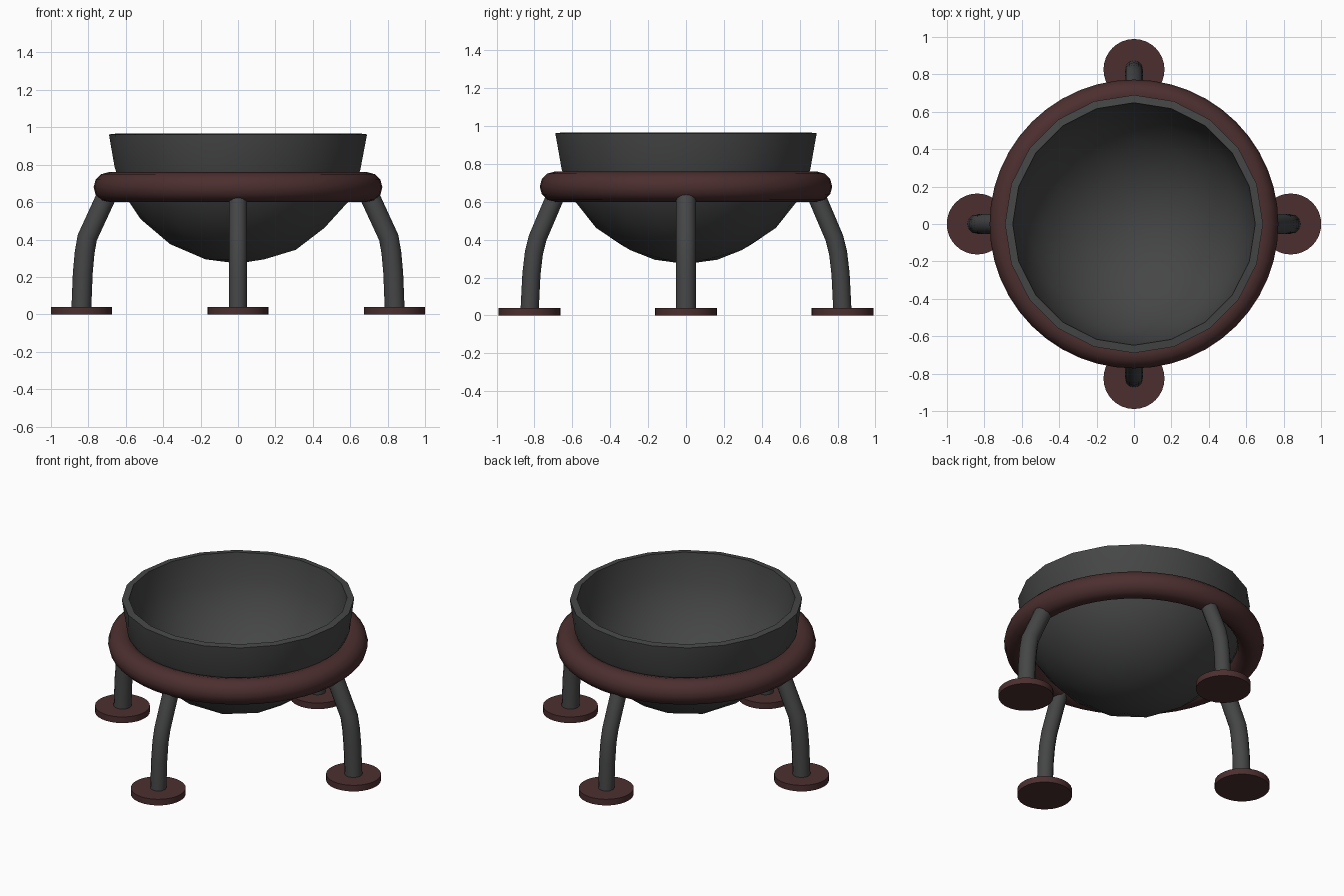
import bpy, bmesh
from math import radians
from mathutils import Matrix, Vector

cube = bpy.data.objects.get("Cube")
if cube:
    bpy.data.objects.remove(cube, do_unlink=True)


def material(name, rgb):
    m = bpy.data.materials.new(name)
    m.use_nodes = True
    m.diffuse_color = (*rgb, 1)
    bsdf = next(n for n in m.node_tree.nodes if n.type == 'BSDF_PRINCIPLED')
    bsdf.inputs["Base Color"].default_value = (*rgb, 1)
    return m


IRON = material("dark iron grey", (0.06, 0.061, 0.061))
MAROON = material("dark maroon", (0.073, 0.028, 0.028))


def finish(obj, mat, angle=35):
    obj.data.materials.clear()
    obj.data.materials.append(mat)
    bpy.ops.object.select_all(action='DESELECT')
    bpy.context.view_layer.objects.active = obj
    obj.select_set(True)
    bpy.ops.object.shade_smooth_by_angle(angle=radians(angle))
    return obj


def from_bmesh(name, bm):
    mesh = bpy.data.meshes.new(name)
    bm.to_mesh(mesh)
    bm.free()
    obj = bpy.data.objects.new(name, mesh)
    bpy.context.collection.objects.link(obj)
    return obj


# Bowl: lower half of an icosphere, thickened inward
RIM_Z = 0.962
bm = bmesh.new()
bmesh.ops.create_icosphere(bm, subdivisions=3, radius=0.69)
upper = [f for f in bm.faces if f.calc_center_median().z > 0]
bmesh.ops.delete(bm, geom=upper, context='FACES')
bmesh.ops.translate(bm, verts=bm.verts, vec=(0, 0, RIM_Z))
bowl = from_bmesh("bowl", bm)
shell = bowl.modifiers.new("thickness", 'SOLIDIFY')
shell.thickness = 0.042
shell.offset = -1
bpy.context.view_layer.objects.active = bowl
bowl.select_set(True)
bpy.ops.object.modifier_apply(modifier=shell.name)
finish(bowl, IRON)

# Support ring
bpy.ops.mesh.primitive_torus_add(major_segments=48, minor_segments=12,
                                 major_radius=0.692, minor_radius=0.08,
                                 location=(0, 0, 0.68))
ring = bpy.context.object
ring.name = "support_ring"
finish(ring, MAROON)


def leg(name, path, radius, direction):
    """Bent round tube following (distance, height) points."""
    curve = bpy.data.curves.new(name, 'CURVE')
    curve.dimensions = '3D'
    curve.bevel_depth = radius
    curve.bevel_resolution = 4
    curve.use_fill_caps = True
    spline = curve.splines.new('POLY')
    spline.points.add(len(path) - 1)
    for point, (r, z) in zip(spline.points, path):
        point.co = (*(direction * r + Vector((0, 0, z))), 1)
    temp = bpy.data.objects.new(name + "_path", curve)
    bpy.context.collection.objects.link(temp)
    graph = bpy.context.evaluated_depsgraph_get()
    mesh = bpy.data.meshes.new_from_object(temp.evaluated_get(graph))
    bpy.data.objects.remove(temp, do_unlink=True)
    obj = bpy.data.objects.new(name, mesh)
    bpy.context.collection.objects.link(obj)
    finish(obj, IRON, 50)


def foot(name, distance, direction):
    bm = bmesh.new()
    bmesh.ops.create_cone(bm, cap_ends=True, segments=32, radius1=0.163,
                          radius2=0.163, depth=0.04,
                          matrix=Matrix.Translation(direction * distance + Vector((0, 0, 0.02))))
    finish(from_bmesh(name, bm), MAROON)


# Legs and foot discs; the side pair is slightly thicker and wider set
SIDE_LEG = [(0.838, 0.02), (0.830, 0.22), (0.820, 0.33), (0.806, 0.41), (0.70, 0.64)]
END_LEG = [(0.826, 0.02), (0.816, 0.22), (0.803, 0.33), (0.783, 0.41), (0.685, 0.64)]
for side, vec, path, radius in (("left", (1, 0, 0), SIDE_LEG, 0.053),
                                ("right", (-1, 0, 0), SIDE_LEG, 0.053),
                                ("front", (0, -1, 0), END_LEG, 0.048),
                                ("back", (0, 1, 0), END_LEG, 0.048)):
    direction = Vector(vec)
    leg(side + "_leg", path, radius, direction)
    foot(side + "_foot", path[0][0], direction)
